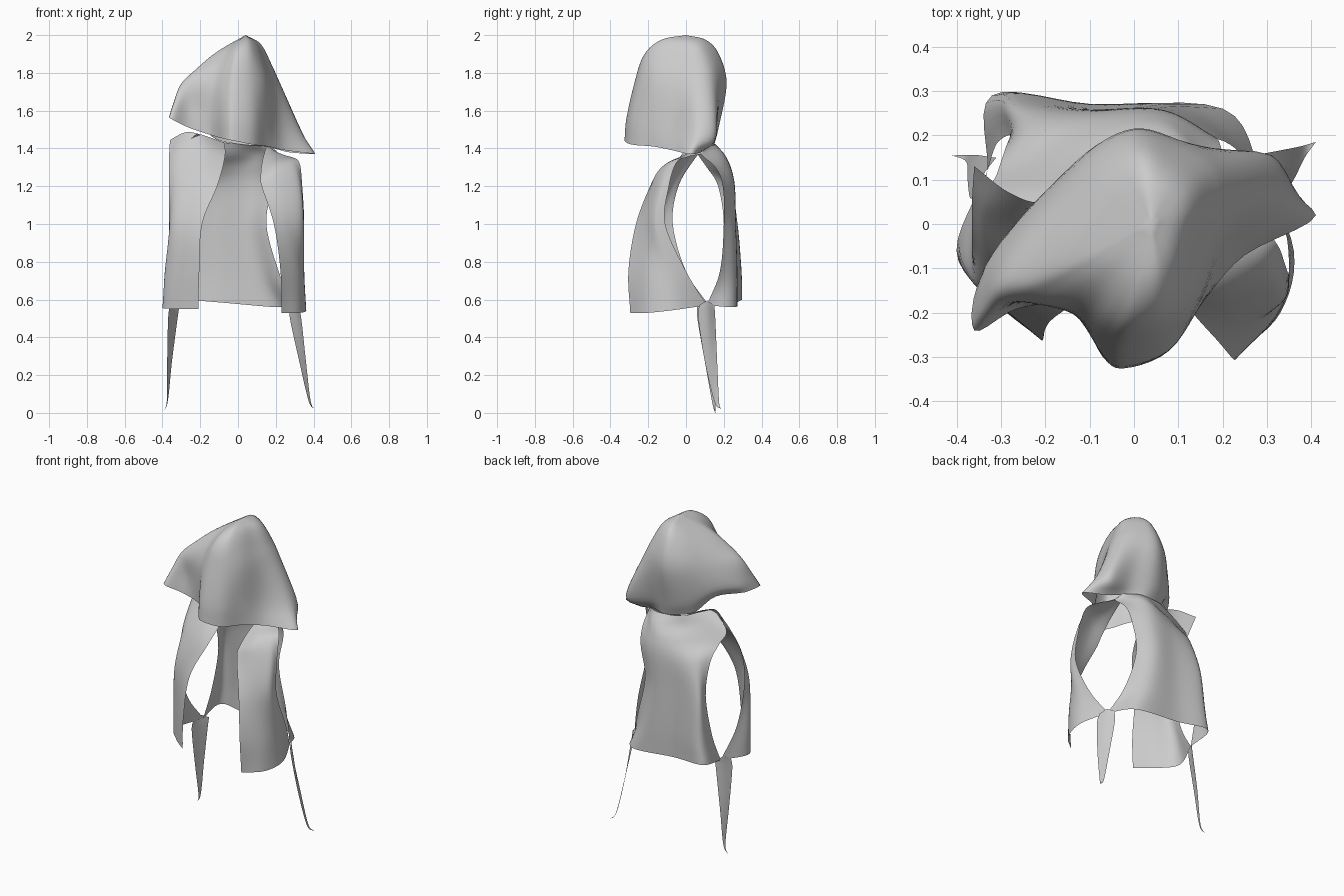
import bpy, bmesh
from mathutils import Vector


def spline(pts, n, closed=False):
    """Resample points with a Catmull-Rom curve, n steps per span."""
    p = [Vector(q) for q in pts]
    m, out = len(p), []
    get = (lambda i: p[i % m]) if closed else (
        lambda i: 2 * p[0] - p[1] if i < 0 else (2 * p[-1] - p[-2] if i >= m else p[i]))
    for i in range(m if closed else m - 1):
        a, b, c, d = get(i - 1), get(i), get(i + 1), get(i + 2)
        for k in range(n):
            t = k / n
            out.append(0.5 * (2 * b + (c - a) * t + (2 * a - 5 * b + 4 * c - d) * t * t
                              + (3 * b - a - 3 * c + d) * t ** 3))
    if not closed:
        out.append(p[-1])
    return out


def sheet(name, rows, n=6, closed=False):
    """Smooth cloth surface through rows of control points."""
    rows = [spline(r, n, closed) for r in rows]
    cols = [spline(c, n) for c in zip(*rows)]
    bm = bmesh.new()
    grid = [[bm.verts.new(v) for v in c] for c in cols]
    m = len(grid)
    for i in range(m if closed else m - 1):
        a, b = grid[i], grid[(i + 1) % m]
        for j in range(len(a) - 1):
            bm.faces.new((a[j], b[j], b[j + 1], a[j + 1]))
    bmesh.ops.remove_doubles(bm, verts=bm.verts, dist=0.0004)
    bmesh.ops.recalc_face_normals(bm, faces=bm.faces)
    for f in bm.faces:
        f.smooth = True
    me = bpy.data.meshes.new(name)
    bm.to_mesh(me)
    bm.free()
    ob = bpy.data.objects.new(name, me)
    bpy.context.collection.objects.link(ob)
    return ob


def level(z, *xy):
    return [(x, y, z) for x, y in xy]


# Hood: rings from the rim up to the crown, starting at the front
rim = [(-.02, -.325, 1.44), (.08, -.285, 1.42), (.16, -.17, 1.41), (.25, -.07, 1.39),
       (.41, .02, 1.37), (.27, .08, 1.38), (.15, .11, 1.41), (.03, .15, 1.42),
       (-.12, .10, 1.45), (-.21, 0, 1.54), (-.34, -.11, 1.56), (-.36, -.24, 1.56),
       (-.26, -.19, 1.51), (-.14, -.19, 1.47), (-.07, -.30, 1.45)]
low = [(-.02, -.315, 1.56), (.08, -.28, 1.55), (.15, -.18, 1.54), (.22, -.05, 1.53),
       (.33, .06, 1.50), (.31, .155, 1.46), (.15, .15, 1.50), (0, .175, 1.52),
       (-.12, .135, 1.55), (-.24, .03, 1.60), (-.33, -.09, 1.62), (-.335, -.20, 1.64),
       (-.25, -.175, 1.62), (-.14, -.20, 1.58), (-.07, -.29, 1.57)]
mid = level(1.74, (-.02, -.275), (.07, -.25), (.14, -.175), (.185, -.05), (.225, .06),
            (.20, .14), (.10, .19), (0, .215), (-.10, .165), (-.19, .06), (-.28, -.07),
            (-.30, -.15), (-.23, -.175), (-.13, -.20), (-.07, -.25))
apex = (.04, 0, 2.0)


def crown(sx, sy, z, right, left):
    """Shrunk copy of the mid ring, sloping down to both sides."""
    ring = []
    for x, y, _ in mid:
        dx = sx * (x - .04)
        ring.append((.04 + dx, sy * y, z - (right * dx if dx > 0 else -left * dx)))
    return ring


sheet("hood", [rim, low, mid, crown(.77, .82, 1.905, .5, .33), crown(.44, .5, 1.98, .35, .45),
               [apex] * len(mid)], 5, True)

# Back panel, from hem to neck, left armhole edge to right armhole edge
sheet("back_panel", [
    [(-.33, .12, .57), (-.32, .29, .60), (-.10, .27, .585), (.20, .26, .56), (.29, .11, .57)],
    level(.75, (-.31, .18), (-.29, .29), (-.10, .27), (.10, .265), (.215, .18)),
    level(1.0, (-.28, .20), (-.27, .27), (-.10, .26), (.05, .26), (.15, .20)),
    level(1.2, (-.29, .17), (-.22, .23), (-.08, .25), (.07, .255), (.185, .195)),
    level(1.3, (-.31, .11), (-.22, .15), (-.08, .21), (.07, .235), (.20, .155)),
    [(-.33, .06, 1.375), (-.23, .09, 1.40), (-.07, .16, 1.37), (.09, .20, 1.37), (.21, .08, 1.37)],
    [(-.22, .03, 1.475), (-.16, .08, 1.46), (-.06, .14, 1.43), (.08, .155, 1.42), (.18, .11, 1.41)],
])

# Front panels, from hem over the shoulder, inner edge to armhole edge
sheet("right_front_panel", [
    [(.23, -.295, .53), (.33, -.20, .53), (.36, -.06, .545), (.29, .11, .57)],
    level(.75, (.225, -.305), (.32, -.20), (.35, -.10), (.34, 0)),
    level(1.0, (.19, -.265), (.27, -.22), (.34, -.17), (.35, -.11)),
    level(1.2, (.125, -.19), (.22, -.18), (.32, -.14), (.34, -.09)),
    [(.12, -.15, 1.26), (.20, -.13, 1.30), (.28, -.09, 1.32), (.325, -.05, 1.325)],
    [(.13, -.05, 1.34), (.18, -.02, 1.36), (.24, 0, 1.36), (.28, .01, 1.355)],
    [(.15, .09, 1.41), (.17, .10, 1.405), (.19, .10, 1.39), (.21, .08, 1.37)],
])
sheet("left_front_panel", [
    [(-.21, -.26, .55), (-.32, -.17, .55), (-.40, -.06, .555), (-.33, .12, .57)],
    level(.75, (-.205, -.26), (-.30, -.18), (-.385, -.10), (-.36, 0)),
    level(1.0, (-.19, -.22), (-.27, -.18), (-.35, -.14), (-.365, -.07)),
    level(1.2, (-.11, -.15), (-.20, -.14), (-.32, -.09), (-.365, -.04)),
    [(-.07, -.02, 1.35), (-.20, -.02, 1.37), (-.32, .01, 1.36), (-.365, .05, 1.35)],
    [(-.07, .10, 1.43), (-.20, .05, 1.475), (-.28, .07, 1.485), (-.36, .13, 1.445)],
])

# Hanging tapered straps below the armholes
sheet("right_strap", [
    [(.32, .07, .57), (.30, .11, .59), (.275, .15, .57)],
    [(.335, .065, .50), (.31, .115, .51), (.275, .155, .50)],
    [(.36, .10, .27), (.345, .13, .27), (.325, .165, .27)],
    [(.385, .15, .06), (.38, .16, .06), (.375, .175, .06)],
    [(.41, .185, .02)] * 3,
])
sheet("left_strap", [
    [(-.36, .06, .57), (-.34, .11, .59), (-.31, .15, .57)],
    [(-.37, .06, .50), (-.345, .11, .51), (-.32, .15, .50)],
    [(-.375, .10, .27), (-.365, .125, .27), (-.35, .155, .27)],
    [(-.378, .14, .05), (-.376, .147, .05), (-.374, .155, .05)],
    [(-.41, .155, 0)] * 3,
])
